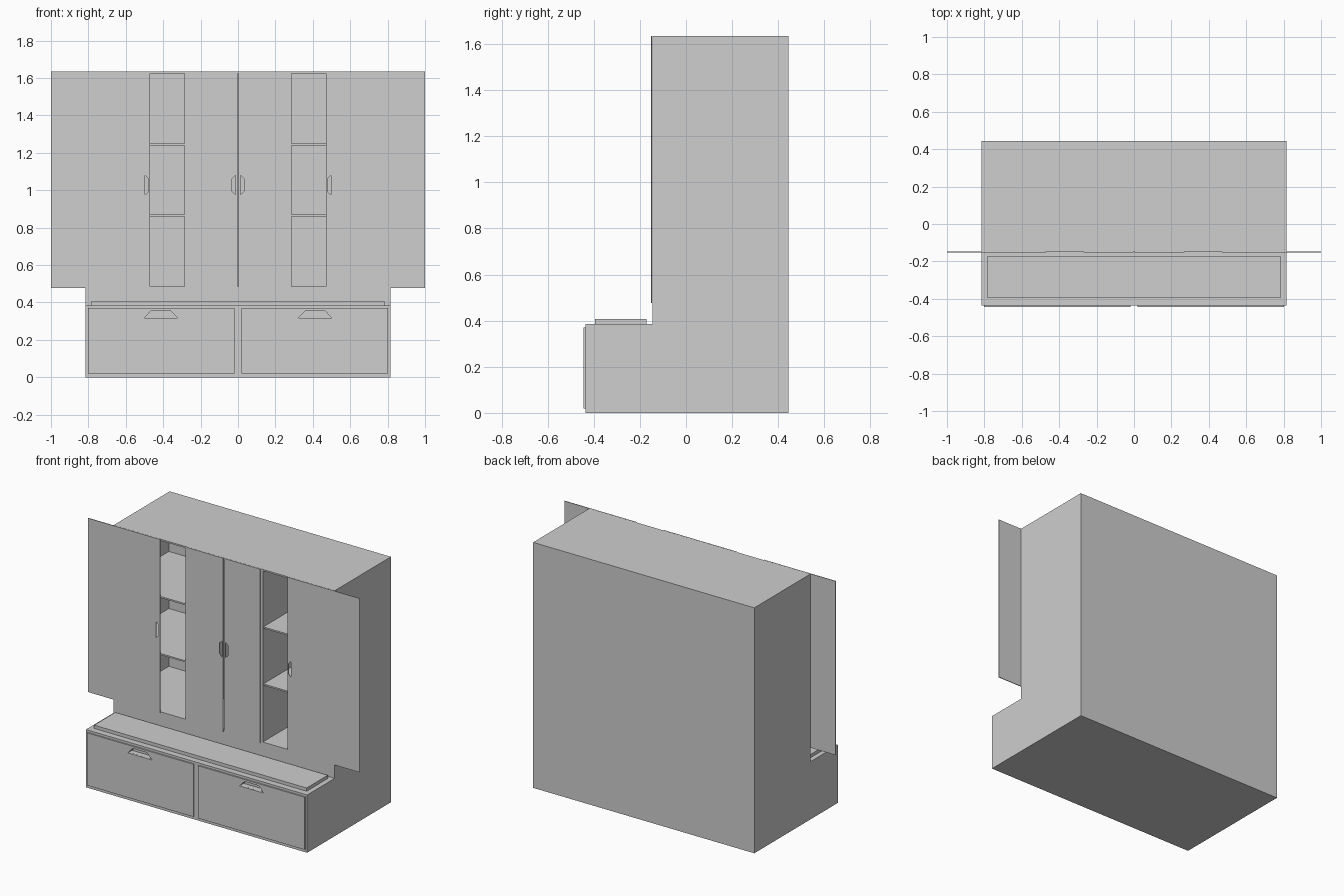
import bpy, bmesh

if "Cube" in bpy.data.objects:
    bpy.data.objects.remove(bpy.data.objects["Cube"])

grey = bpy.data.materials.new("light grey")
grey.diffuse_color = (0.62, 0.62, 0.62, 1)
grey.use_nodes = True
grey.node_tree.nodes["Principled BSDF"].inputs["Base Color"].default_value = grey.diffuse_color


def prism(name, pts, lo, hi, axis):
    """Extrude a 2D profile: axis 'y' takes (x, z) points, axis 'x' takes (y, z) points."""
    bm = bmesh.new()
    place = (lambda p, d: (p[0], d, p[1])) if axis == 'y' else (lambda p, d: (d, p[0], p[1]))
    a = [bm.verts.new(place(p, lo)) for p in pts]
    b = [bm.verts.new(place(p, hi)) for p in pts]
    bm.faces.new(a)
    bm.faces.new(b[::-1])
    n = len(pts)
    for i in range(n):
        bm.faces.new((a[i], b[i], b[(i + 1) % n], a[(i + 1) % n]))
    bmesh.ops.recalc_face_normals(bm, faces=bm.faces)
    me = bpy.data.meshes.new(name)
    bm.to_mesh(me)
    bm.free()
    me.materials.append(grey)
    ob = bpy.data.objects.new(name, me)
    bpy.context.collection.objects.link(ob)
    return ob


def box(name, x0, x1, y0, y1, z0, z1):
    x0, x1 = min(x0, x1), max(x0, x1)
    return prism(name, [(x0, z0), (x1, z0), (x1, z1), (x0, z1)], y0, y1, 'y')


def cut(ob, cutter):
    m = ob.modifiers.new("cut", 'BOOLEAN')
    m.operation = 'DIFFERENCE'
    m.solver = 'EXACT'
    m.object = cutter
    bpy.context.view_layer.objects.active = ob
    bpy.ops.object.modifier_apply(modifier=m.name)


def drop(cutter):
    bpy.data.objects.remove(cutter, do_unlink=True)


# stepped cabinet body
body = prism("cabinet_body", [(-0.436, 0), (0.445, 0), (0.445, 1.635),
                              (-0.146, 1.635), (-0.146, 0.385), (-0.436, 0.385)],
             -0.815, 0.815, 'x')

# hollow compartments: two side bays and the middle wardrobe
for x0, x1 in ((-0.8, -0.285), (-0.265, 0.265), (0.285, 0.8)):
    c = box("bay_cutter", x0, x1, -0.3, 0.415, 0.485, 1.625)
    cut(body, c)
    drop(c)

for s, side in ((-1, "left"), (1, "right")):
    # shelves in the side bays
    for i, z in enumerate((0.86, 1.24)):
        box(f"{side}_shelf_{i + 1}", s * 0.285, s * 0.8, -0.14, 0.415, z, z + 0.01)

    # sliding door pushed outwards, with grip hole
    slider = box(f"{side}_sliding_door", s * 0.47, s * 1.0, -0.152, -0.147, 0.477, 1.635)
    c = prism("grip_cutter", [(s * 0.497, 0.975), (s * 0.497, 1.08),
                              (s * 0.478, 1.062), (s * 0.478, 0.993)], -0.2, -0.1, 'y')
    cut(slider, c)
    drop(c)

    # closed middle door with grip hole
    door = box(f"{side}_middle_door", s * 0.004, s * 0.27, -0.152, -0.147, 0.477, 1.635)
    c = prism("grip_cutter", [(s * 0.013, 0.975), (s * 0.013, 1.08),
                              (s * 0.031, 1.062), (s * 0.031, 0.993)], -0.2, -0.1, 'y')
    cut(door, c)
    drop(c)

    # drawer front, with the grip recess running into the body
    drawer = box(f"{side}_drawer_front", s * 0.018, s * 0.802, -0.445, -0.4365, 0.02, 0.37)
    c = prism("grip_cutter", [(s * 0.50, 0.317), (s * 0.322, 0.317),
                              (s * 0.36, 0.356), (s * 0.465, 0.356)], -0.5, -0.40, 'y')
    cut(drawer, c)
    cut(body, c)
    drop(c)

# bench top pad
box("bench_pad", -0.784, 0.782, -0.395, -0.172, 0.385, 0.407)
